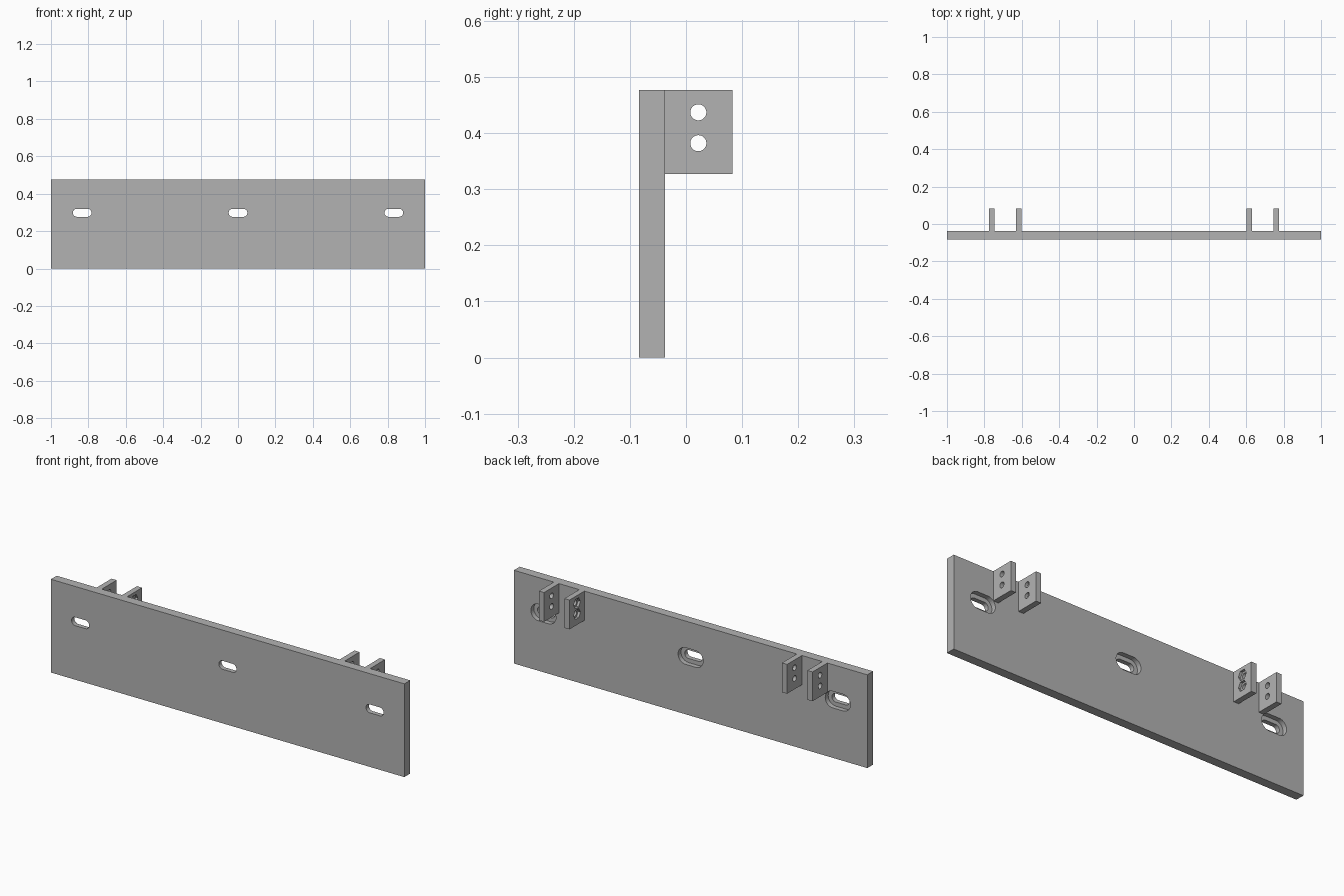
import bpy, bmesh, math
from mathutils import Vector

if "Cube" in bpy.data.objects:
    bpy.data.objects.remove(bpy.data.objects["Cube"])

grey = bpy.data.materials.new("plain grey")
grey.diffuse_color = (0.45, 0.45, 0.45, 1)
grey.use_nodes = True
grey.node_tree.nodes["Principled BSDF"].inputs["Base Color"].default_value = grey.diffuse_color

PLATE_Y0, PLATE_Y1, TOP = -0.084, -0.037, 0.477


def prism(name, outline, direction):
    """Extrude a closed 3D outline along a direction vector."""
    bm = bmesh.new()
    face = bm.faces.new([bm.verts.new(p) for p in outline])
    ext = bmesh.ops.extrude_face_region(bm, geom=[face])
    moved = [v for v in ext["geom"] if isinstance(v, bmesh.types.BMVert)]
    bmesh.ops.translate(bm, verts=moved, vec=Vector(direction))
    bmesh.ops.recalc_face_normals(bm, faces=bm.faces)
    mesh = bpy.data.meshes.new(name)
    bm.to_mesh(mesh)
    bm.free()
    mesh.materials.append(grey)
    obj = bpy.data.objects.new(name, mesh)
    bpy.context.collection.objects.link(obj)
    return obj


def box(name, x0, x1, y0, y1, z0, z1):
    outline = [(x0, y0, z0), (x1, y0, z0), (x1, y1, z0), (x0, y1, z0)]
    return prism(name, outline, (0, 0, z1 - z0))


def slot(x, z, half_straight, r, y0, y1):
    """Rounded slot cutter running along y."""
    pts = []
    for side, start in ((1, -90), (-1, 90)):
        for i in range(17):
            a = math.radians(start + i * 180 / 16)
            pts.append((x + side * half_straight + r * math.cos(a), y0, z + r * math.sin(a)))
    return prism("slot_cutter", pts, (0, y1 - y0, 0))


def round_cut(x0, x1, y, z, r, sides):
    """Regular polygon cutter running along x."""
    pts = [(x0, y + r * math.cos(2 * math.pi * i / sides),
            z + r * math.sin(2 * math.pi * i / sides)) for i in range(sides)]
    return prism("hole_cutter", pts, (x1 - x0, 0, 0))


def cut(obj, cutters):
    for c in cutters:
        mod = obj.modifiers.new("cut", "BOOLEAN")
        mod.operation, mod.solver, mod.object = "DIFFERENCE", "EXACT", c
        bpy.context.view_layer.objects.active = obj
        bpy.ops.object.modifier_apply(modifier=mod.name)
        bpy.data.objects.remove(c)
    bpy.ops.object.select_all(action="DESELECT")
    obj.select_set(True)
    bpy.ops.object.shade_smooth_by_angle(angle=math.radians(30))


# Main plate with three slots, each recessed from the back
plate = box("back_plate", -1, 1, PLATE_Y0, PLATE_Y1, 0, TOP)
for x in (-0.833, 0, 0.833):
    cut(plate, [slot(x, 0.298, 0.0285, 0.0215, -0.1, 0.0),
                slot(x, 0.298, 0.0285, 0.0425, -0.061, 0.0)])

# Two pairs of mounting tabs; the inner ones have hexagonal nut pockets
for side, label in ((-1, "left"), (1, "right")):
    for kind, near in (("inner", 0.601), ("outer", 0.745)):
        x0, x1 = sorted((side * near, side * (near + 0.029)))
        tab = box(f"{label}_{kind}_tab", x0, x1, PLATE_Y1, 0.083, 0.327, TOP)
        for z in (0.382, 0.437):
            cutters = [round_cut(x0 - 0.02, x1 + 0.02, 0.022, z, 0.0143, 32)]
            if kind == "inner":
                ends = sorted((side * (near - 0.02), side * (near + 0.013)))
                cutters.append(round_cut(*ends, 0.022, z, 0.027, 6))
            cut(tab, cutters)
